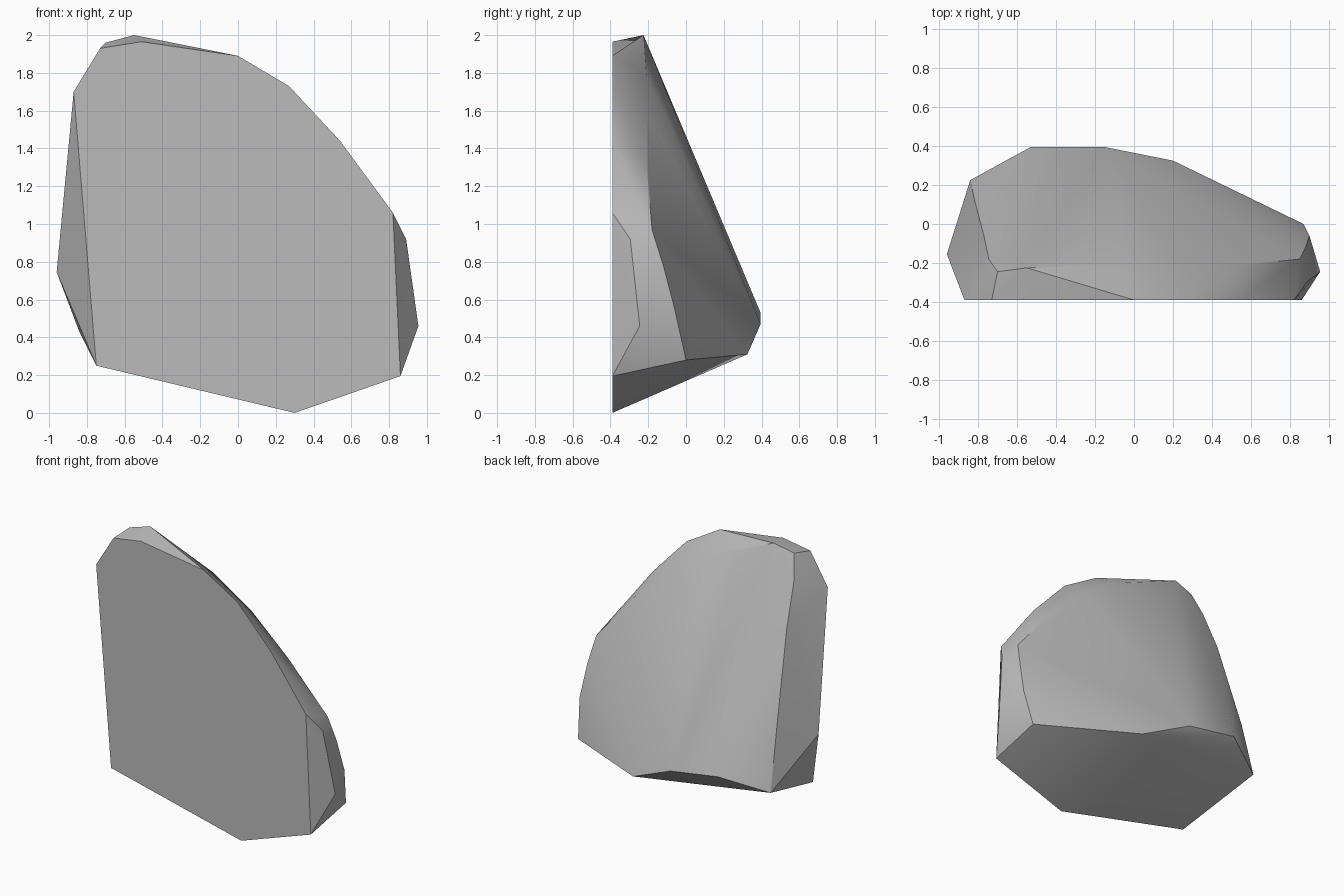
import bpy, bmesh, math

cube = bpy.data.objects.get("Cube")
if cube:
    bpy.data.objects.remove(cube, do_unlink=True)

FRONT_Y = -0.39

# Flat front outline (x, z)
front = [(-0.73, 1.93), (-0.51, 1.965), (0, 1.89), (0.27, 1.73), (0.54, 1.44),
         (0.82, 1.06), (0.86, 0.195), (0.3, 0), (-0.75, 0.25), (-0.87, 1.7)]
# Peak and rounded upper shoulder
shoulder = [(-0.7, -0.245, 1.96), (-0.55, -0.225, 2), (-0.33, -0.22, 1.89),
            (-0.05, -0.21, 1.79), (0.25, -0.21, 1.6), (0.55, -0.21, 1.33)]
# Blunt end on the +x side
left_end = [(0.89, -0.295, 0.92), (0.955, -0.245, 0.46), (0.85, -0.18, 0.97),
            (0.88, -0.12, 0.78), (0.9, -0.06, 0.55), (0.87, 0, 0.28)]
# Lower back rim
back_rim = [(0.2, 0.325, 0.31), (-0.15, 0.395, 0.47), (-0.53, 0.395, 0.53)]
# Ridge and facet on the -x side
right_end = [(-0.84, 0.225, 0.43), (-0.82, 0.13, 0.84), (-0.77, -0.06, 1.5),
             (-0.745, -0.18, 1.8), (-0.96, -0.155, 0.745)]

# Wrap the stone around its corner points
bm = bmesh.new()
for p in [(x, FRONT_Y, z) for x, z in front] + shoulder + left_end + back_rim + right_end:
    bm.verts.new(p)
hull = bmesh.ops.convex_hull(bm, input=bm.verts[:])
loose = {g for g in hull["geom_interior"] + hull["geom_unused"]
         if isinstance(g, bmesh.types.BMVert)}
bmesh.ops.delete(bm, geom=list(loose), context='VERTS')
bmesh.ops.dissolve_limit(bm, angle_limit=math.radians(1),
                         verts=bm.verts[:], edges=bm.edges[:])
bmesh.ops.recalc_face_normals(bm, faces=bm.faces[:])

mesh = bpy.data.meshes.new("rock")
bm.to_mesh(mesh)
bm.free()
rock = bpy.data.objects.new("rock", mesh)
bpy.context.collection.objects.link(rock)

# Plain grey stone
stone = bpy.data.materials.new("stone_grey")
stone.use_nodes = True
colour = (0.5, 0.5, 0.5, 1)
stone.diffuse_color = colour
stone.node_tree.nodes["Principled BSDF"].inputs["Base Color"].default_value = colour
mesh.materials.append(stone)

# Soft shading with crisp creases
bpy.ops.object.select_all(action='DESELECT')
rock.select_set(True)
bpy.context.view_layer.objects.active = rock
bpy.ops.object.shade_smooth_by_angle(angle=math.radians(30))
